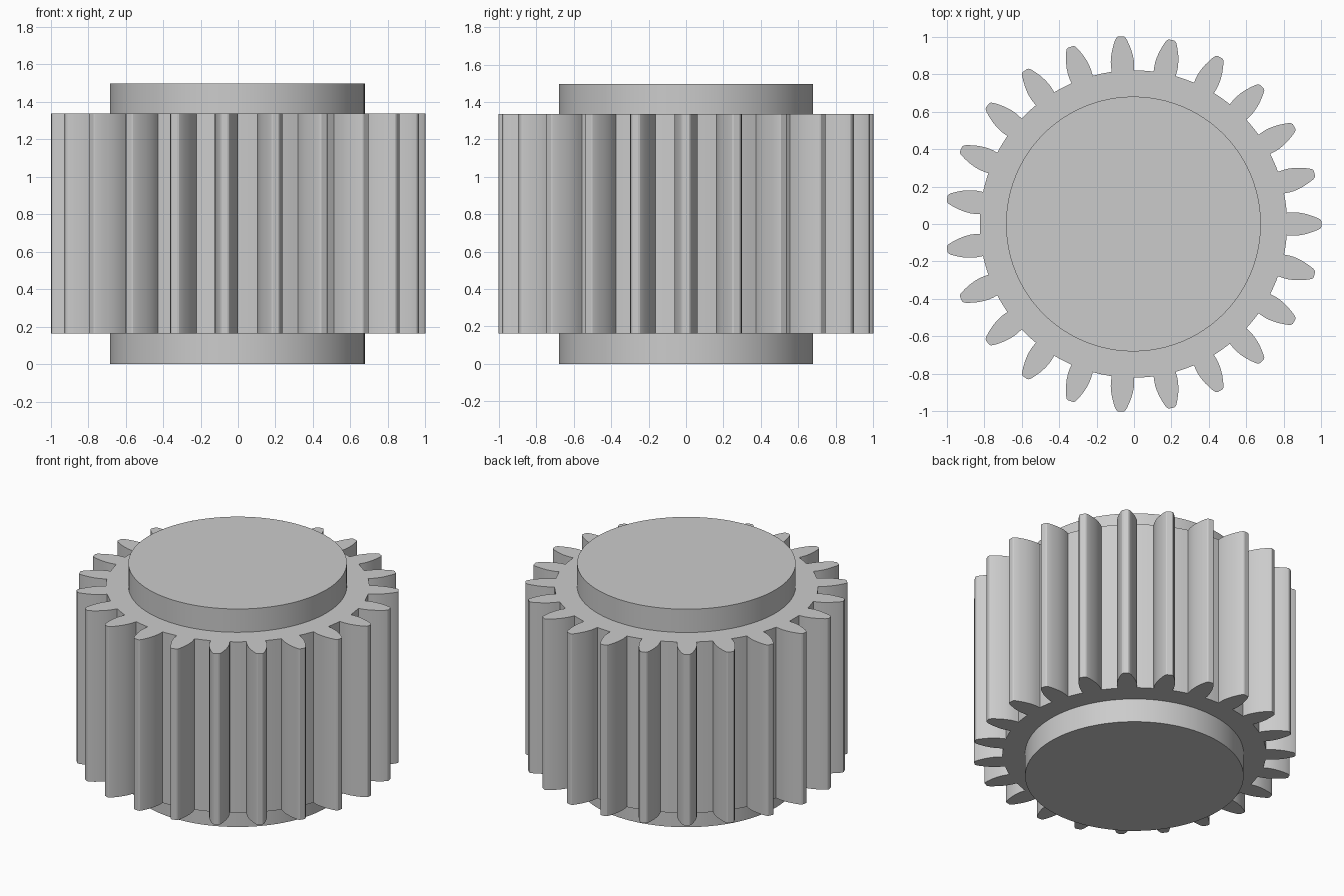
import bpy
import bmesh
from math import cos, sin, pi, radians

TEETH = 23
ROOT_R = 0.82
CENTRE_X = -0.003
HEIGHT = 1.497
GEAR_BOTTOM, GEAR_TOP = 0.163, 1.337

cube = bpy.data.objects.get("Cube")
if cube:
    bpy.data.objects.remove(cube, do_unlink=True)

# One plain grey for the whole part
grey = bpy.data.materials.new("plain_grey")
grey.use_nodes = True
colour = (0.6, 0.6, 0.6, 1)
grey.diffuse_color = colour
grey.node_tree.nodes["Principled BSDF"].inputs["Base Color"].default_value = colour


def extrude_outline(name, points, z0, z1):
    """Solid made by raising a closed outline from z0 to z1."""
    bm = bmesh.new()
    base = bm.faces.new([bm.verts.new((x, y, z0)) for x, y in points])
    raised = bmesh.ops.extrude_face_region(bm, geom=[base], use_keep_orig=True)
    top = [v for v in raised["geom"] if isinstance(v, bmesh.types.BMVert)]
    bmesh.ops.translate(bm, verts=top, vec=(0, 0, z1 - z0))
    bmesh.ops.recalc_face_normals(bm, faces=bm.faces[:])
    mesh = bpy.data.meshes.new(name)
    bm.to_mesh(mesh)
    bm.free()
    mesh.materials.append(grey)
    obj = bpy.data.objects.new(name, mesh)
    obj.location.x = CENTRE_X
    bpy.context.collection.objects.link(obj)
    bpy.ops.object.select_all(action="DESELECT")
    obj.select_set(True)
    bpy.context.view_layer.objects.active = obj
    bpy.ops.object.shade_smooth_by_angle(angle=radians(25))
    return obj


# Half a tooth: distance from the axis and half width, root to tip
flank = [(0.818, 0.060), (0.845, 0.062), (0.87, 0.062), (0.90, 0.058),
         (0.93, 0.051), (0.96, 0.041), (0.985, 0.031), (0.998, 0.023)]
tooth = [(r, -w) for r, w in flank] + [(1.003, -0.015), (1.003, 0.015)]
tooth += [(r, w) for r, w in reversed(flank)]

# Toothed ring outline: each tooth followed by an arc of the root circle
pitch = 2 * pi / TEETH
base_angle = 0.073
outline = []
for i in range(TEETH):
    a = i * pitch
    outline += [(x * cos(a) - y * sin(a), x * sin(a) + y * cos(a)) for x, y in tooth]
    for k in (1, 2, 3):
        b = a + base_angle + (pitch - 2 * base_angle) * k / 4
        outline.append((ROOT_R * cos(b), ROOT_R * sin(b)))
extrude_outline("toothed_gear", outline, GEAR_BOTTOM, GEAR_TOP)

# Round hubs standing out above and below the teeth
SIDES = 96
circle = [(0.68 * cos(2 * pi * i / SIDES), 0.68 * sin(2 * pi * i / SIDES))
          for i in range(SIDES)]
extrude_outline("lower_hub", circle, 0, GEAR_BOTTOM)
extrude_outline("upper_hub", circle, GEAR_TOP, HEIGHT)
